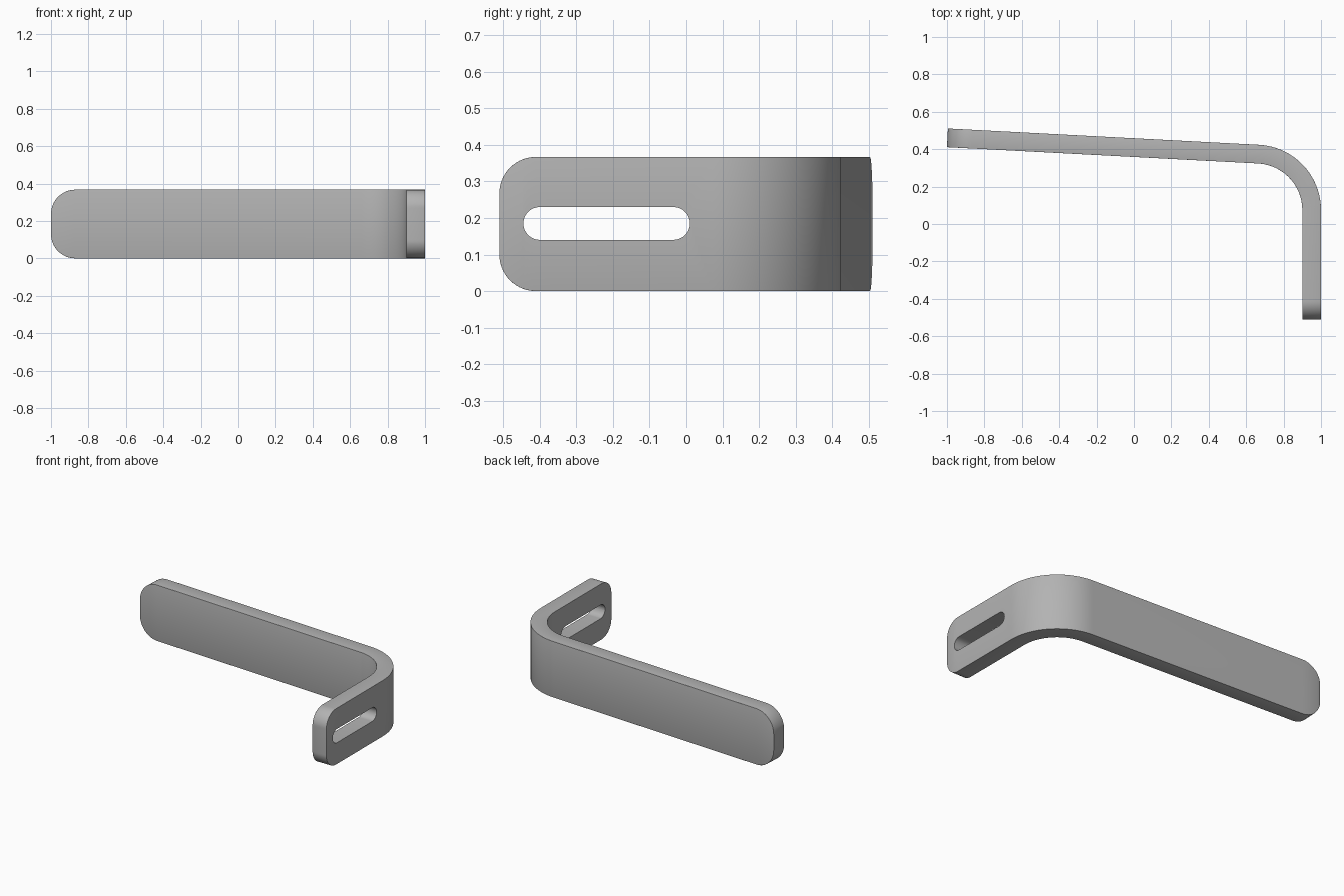
import bpy, bmesh
from math import sin, cos, pi, radians, sqrt
from mathutils import Vector

cube = bpy.data.objects.get("Cube")
if cube:
    bpy.data.objects.remove(cube, do_unlink=True)

HEIGHT, THICK, BEND = 0.367, 0.1, 0.35
TILT = radians(3)
CENTRE = Vector((0.65, 0.074))
FOOT_END, ARM_END = -0.511, -0.995

metal = bpy.data.materials.new("grey metal")
metal.use_nodes = True
metal.diffuse_color = (0.45, 0.45, 0.45, 1)
metal.node_tree.nodes["Principled BSDF"].inputs["Base Color"].default_value = (0.45, 0.45, 0.45, 1)


def make_object(name, bm):
    bmesh.ops.recalc_face_normals(bm, faces=bm.faces)
    mesh = bpy.data.meshes.new(name)
    bm.to_mesh(mesh)
    bm.free()
    mesh.materials.append(metal)
    obj = bpy.data.objects.new(name, mesh)
    bpy.context.collection.objects.link(obj)
    return obj


def round_end(radius, steps=14):
    """Distance from the tip and half height for each station of a rounded end."""
    for i in range(steps + 1):
        a = pi / 2 * i / steps
        yield radius * (1 - cos(a)), HEIGHT / 2 - radius * (1 - sin(a))


# Stations along the strip: outer point, outward normal, half height
stations = []
side = Vector((1, 0))
for d, half in round_end(0.1):
    stations.append((Vector((CENTRE.x + BEND, FOOT_END + d)), side, half))
for i in range(33):
    a = (pi / 2 - TILT) * i / 32
    n = Vector((cos(a), sin(a)))
    stations.append((CENTRE + BEND * n, n, HEIGHT / 2))
along = Vector((-n.y, n.x))
bend_end = CENTRE + BEND * n
length = (ARM_END - bend_end.x) / along.x
for d, half in reversed(list(round_end(0.13))):
    stations.append((bend_end + along * (length - d), n, half))

# Bent strip: a four-corner section at every station
bm = bmesh.new()
rings = []
for p, n, half in stations:
    q = p - n * THICK
    rings.append([bm.verts.new((v.x, v.y, HEIGHT / 2 + s * half))
                  for v, s in ((p, -1), (p, 1), (q, 1), (q, -1))])
for a, b in zip(rings, rings[1:]):
    for i in range(4):
        j = (i + 1) % 4
        bm.faces.new((a[i], a[j], b[j], b[i]))
bm.faces.new(rings[0])
bm.faces.new(rings[-1])
bracket = make_object("bent_bracket", bm)

# Slot cutter: a stadium prism through the short leg
bm = bmesh.new()
outline = []
for y, start in ((-0.035, -pi / 2), (-0.4, pi / 2)):
    for i in range(17):
        a = start + pi * i / 16
        outline.append(bm.verts.new((0.8, y + 0.045 * cos(a), 0.185 + 0.045 * sin(a))))
face = bm.faces.new(outline)
ext = bmesh.ops.extrude_face_region(bm, geom=[face])
bmesh.ops.translate(bm, vec=(0.3, 0, 0),
                    verts=[v for v in ext["geom"] if isinstance(v, bmesh.types.BMVert)])
cutter = make_object("slot_cutter", bm)
cutter.hide_render = True
cutter.hide_set(True)

# Softened rim, then the slot
bevel = bracket.modifiers.new("soft_edges", "BEVEL")
bevel.width = 0.01
bevel.segments = 3
bevel.limit_method = "ANGLE"
bevel.angle_limit = radians(50)
slot = bracket.modifiers.new("slot", "BOOLEAN")
slot.operation = "DIFFERENCE"
slot.solver = "EXACT"
slot.object = cutter

# Apply the modifiers and shade smoothly
bpy.context.view_layer.objects.active = bracket
bracket.select_set(True)
for name in ("soft_edges", "slot"):
    bpy.ops.object.modifier_apply(modifier=name)
bpy.data.objects.remove(cutter, do_unlink=True)
bpy.ops.object.shade_smooth_by_angle(angle=radians(35))
